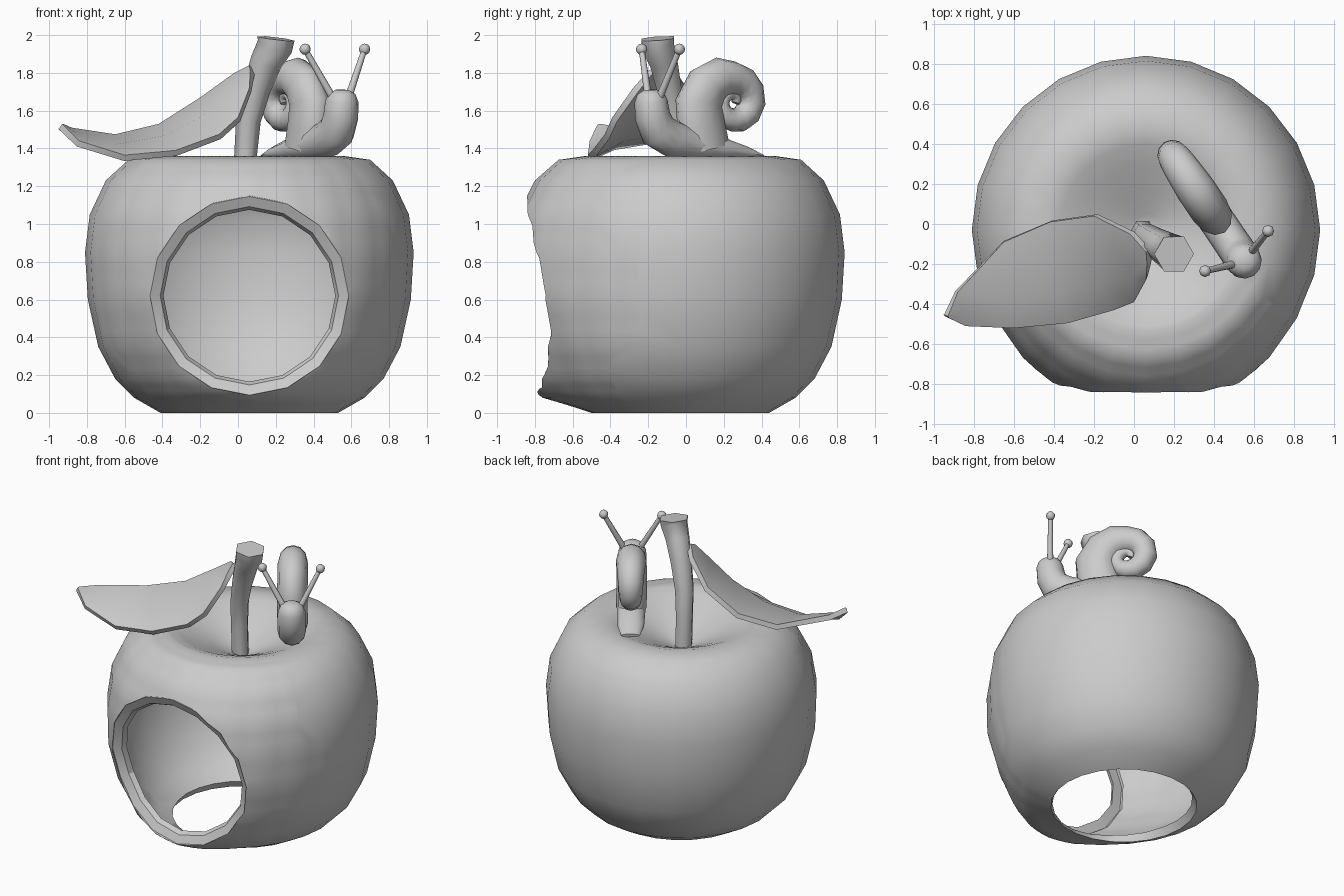
import bpy, bmesh, math
from mathutils import Vector
from mathutils.bvhtree import BVHTree

if "Cube" in bpy.data.objects:
    bpy.data.objects.remove(bpy.data.objects["Cube"])

grey = bpy.data.materials.new("plain grey")
grey.diffuse_color = (0.6, 0.6, 0.6, 1)
grey.use_nodes = True
grey.node_tree.nodes["Principled BSDF"].inputs["Base Color"].default_value = grey.diffuse_color
CX, CY = 0.06, -0.03                # apple axis
HZ, HR, SIDES = 0.62, 0.53, 16      # front hole height, radius, sides


def finish(bm, name, angle=50):
    bmesh.ops.recalc_face_normals(bm, faces=bm.faces)
    me = bpy.data.meshes.new(name)
    bm.to_mesh(me)
    bm.free()
    ob = bpy.data.objects.new(name, me)
    bpy.context.collection.objects.link(ob)
    me.materials.append(grey)
    select(ob)
    bpy.ops.object.shade_smooth_by_angle(angle=math.radians(angle))
    return ob


def select(ob):
    bpy.ops.object.select_all(action='DESELECT')
    ob.select_set(True)
    bpy.context.view_layer.objects.active = ob


def bridge(bm, a, b):
    n = len(a)
    for i in range(n):
        bm.faces.new((a[i], a[(i + 1) % n], b[(i + 1) % n], b[i]))


def tube(name, pts, radii, sides, side_axis, angle=65, wide=None):
    """Sweep a ring along pts; wide gives separate radii along side_axis."""
    bm = bmesh.new()
    pts = [Vector(p) for p in pts]
    loops = []
    for i, (p, r, w) in enumerate(zip(pts, radii, wide or radii)):
        t = (pts[min(i + 1, len(pts) - 1)] - pts[max(i - 1, 0)]).normalized()
        s = Vector(side_axis)
        s = (s - t * s.dot(t)).normalized()
        n = t.cross(s)
        loops.append([bm.verts.new(p + w * s * math.cos(a) + r * n * math.sin(a))
                      for a in (2 * math.pi * k / sides for k in range(sides))])
    for a, b in zip(loops, loops[1:]):
        bridge(bm, a, b)
    bm.faces.new(loops[0])
    bm.faces.new(loops[-1])
    return finish(bm, name, angle)


# Apple shell: outer and inner profile revolved, open at the bottom
profile = [(0, 1.15), (.08, 1.18), (.2, 1.24), (.33, 1.30), (.43, 1.342), (.5, 1.36),
           (.64, 1.34), (.76, 1.23), (.845, 1.05), (.87, .85), (.855, .6), (.80, .35),
           (.71, .18), (.61, .08), (.47, 0), (.44, .05), (.56, .12), (.65, .22),
           (.74, .38), (.79, .6), (.80, .85), (.78, 1.03), (.70, 1.18), (.6, 1.27),
           (.46, 1.28), (.3, 1.22), (.17, 1.15), (0, 1.08)]
bm = bmesh.new()
vs = [bm.verts.new((r, 0, z)) for r, z in profile]
es = [bm.edges.new(p) for p in zip(vs, vs[1:])]
bmesh.ops.spin(bm, geom=vs + es, cent=(0, 0, 0), axis=(0, 0, 1),
               angle=2 * math.pi, steps=24)
bmesh.ops.remove_doubles(bm, verts=bm.verts, dist=1e-4)


def hole_distance(co):
    return math.hypot(co.x, co.z - HZ) if co.y < -.2 else 9


# Finer mesh around the hole, swollen forward into a lip
near = [e for e in bm.edges if all(hole_distance(v.co) < .92 for v in e.verts)]
bmesh.ops.subdivide_edges(bm, edges=near, cuts=2, use_grid_fill=True)
for v in bm.verts:
    d = hole_distance(v.co)
    if d < .82:
        t = min(1, (.82 - d) / .27)
        w = t * min(1, max(0, v.co.z) / .09)
        c = max(-1, min(1, (v.co.z - HZ) / max(d, .01)))
        v.co.y -= w * (.013 + .035 * (1 - abs(c)) + .12 * min(0, c) ** 4)
bmesh.ops.translate(bm, verts=bm.verts, vec=(CX, CY, 0))
bmesh.ops.recalc_face_normals(bm, faces=bm.faces)
tree = BVHTree.FromBMesh(bm)
apple = finish(bm, "apple_shell")

# Front hole cut through the wall
bpy.ops.mesh.primitive_cylinder_add(vertices=SIDES, radius=HR - .004, depth=1,
                                    location=(CX, -.8, HZ), rotation=(math.pi / 2, 0, 0))
cutter = bpy.context.object
cutter.hide_render = True
mod = apple.modifiers.new("hole", 'BOOLEAN')
mod.operation, mod.object, mod.solver = 'DIFFERENCE', cutter, 'EXACT'
select(apple)
bpy.ops.object.modifier_apply(modifier="hole")
bpy.data.objects.remove(cutter)

# Bevelled rim following the apple surface
bm = bmesh.new()
loops = [[], [], [], []]
for k in range(SIDES):
    a = 2 * math.pi * k / SIDES
    sx, cz = math.sin(a), math.cos(a)
    hit = tree.ray_cast(Vector((CX + HR * sx, -3, HZ + HR * cz)), Vector((0, 1, 0)))[0]
    for loop, (r, dy) in zip(loops, ((HR, 0), (.472, .025), (.455, .06), (HR, .06))):
        loop.append(bm.verts.new((CX + r * sx, hit.y + dy, HZ + r * cz)))
for i in range(4):
    bridge(bm, loops[i], loops[(i + 1) % 4])
finish(bm, "hole_rim", 25)

# Six-sided stem
tube("stem", [(.045, -.035, 1.1), (.04, -.04, 1.36), (.055, -.06, 1.55), (.10, -.09, 1.72),
              (.15, -.12, 1.86), (.195, -.147, 1.94), (.2, -.15, 1.982)],
     [.06, .06, .066, .075, .085, .096, .1], 6, (1, 0, 0))

# Leaf: back edge, crease and front edge rows between tip and base
back = [(-.925, -.45, 1.53), (-.88, -.34, 1.51), (-.65, -.09, 1.475), (-.42, .01, 1.53),
        (-.2, .04, 1.67), (-.02, -.05, 1.80), (.06, -.14, 1.84)]
crease = [(-.93, -.46, 1.53), (-.86, -.44, 1.485), (-.62, -.39, 1.425), (-.38, -.34, 1.47),
          (-.16, -.29, 1.59), (0, -.26, 1.715), (.065, -.2, 1.81)]
front = [(-.925, -.47, 1.525), (-.84, -.51, 1.44), (-.6, -.52, 1.365), (-.33, -.495, 1.39),
         (-.1, -.43, 1.475), (0, -.39, 1.565), (.06, -.28, 1.72)]
bm = bmesh.new()
rows = [[bm.verts.new(p) for p in row] for row in (back, crease, front)]
for a, b in zip(rows, rows[1:]):
    for i in range(len(a) - 1):
        bm.faces.new((a[i], b[i], b[i + 1], a[i + 1]))
leaf = finish(bm, "leaf", 40)
if leaf.data.polygons[2].normal.z < 0:
    leaf.data.flip_normals()
mod = leaf.modifiers.new("thickness", 'SOLIDIFY')
mod.thickness, mod.offset = .035, -1
bpy.ops.object.modifier_apply(modifier="thickness")
bpy.ops.object.shade_smooth_by_angle(angle=math.radians(40))

# Snail, laid out along its own heading
heading = Vector((.56, -.83, 0)).normalized()
across = Vector((heading.y, -heading.x, 0))


def on_snail(u, z):
    return Vector((.29, .2, z)) + heading * u


# Body rows: distance, height, thickness, half width
body = [(-.22, 1.36, .012, .06), (-.12, 1.375, .04, .085), (.05, 1.4, .07, .09),
        (.2, 1.42, .085, .09), (.33, 1.45, .1, .09), (.42, 1.495, .105, .092),
        (.455, 1.57, .095, .092), (.465, 1.65, .088, .088), (.468, 1.69, .07, .07),
        (.469, 1.71, .035, .035)]
tube("snail_body", [on_snail(b[0], b[1]) for b in body], [b[2] for b in body], 12, across,
     wide=[b[3] for b in body])

# Coiled shell: swept tube shrinking along a spiral, radii per quarter turn
orbit = [.22, .215, .13, .12, .088, .075, .05, .02]
girth = [.13, .135, .092, .076, .063, .046, .036, .022]
pts, radii = [on_snail(.12, 1.40), on_snail(.145, 1.52)], [.145, .138]
for k in range(3, 22):
    q, f = divmod(k / 3, 1)
    q = int(q)
    mix = lambda t: t[q] + (t[min(q + 1, 7)] - t[q]) * f
    a = (k / 3 - 1) * math.pi / 2
    pts.append(on_snail(-.055 + mix(orbit) * math.cos(a), 1.64 + mix(orbit) * math.sin(a)))
    radii.append(mix(girth))
tube("snail_shell", pts, radii, 12, across, wide=[min(r, .098) for r in radii])

# Eye stalks with round tips
for side, base, tip in (("left", (.50, -.20, 1.67), (.355, -.235, 1.925)),
                        ("right", (.585, -.14, 1.67), (.67, -.035, 1.925))):
    tube(side + "_eye_stalk", [base, tip], [.02, .015], 8, (0, 1, 0))
    bm = bmesh.new()
    bmesh.ops.create_uvsphere(bm, u_segments=8, v_segments=6, radius=.03)
    bmesh.ops.translate(bm, verts=bm.verts, vec=tip)
    finish(bm, side + "_eye", 65)
